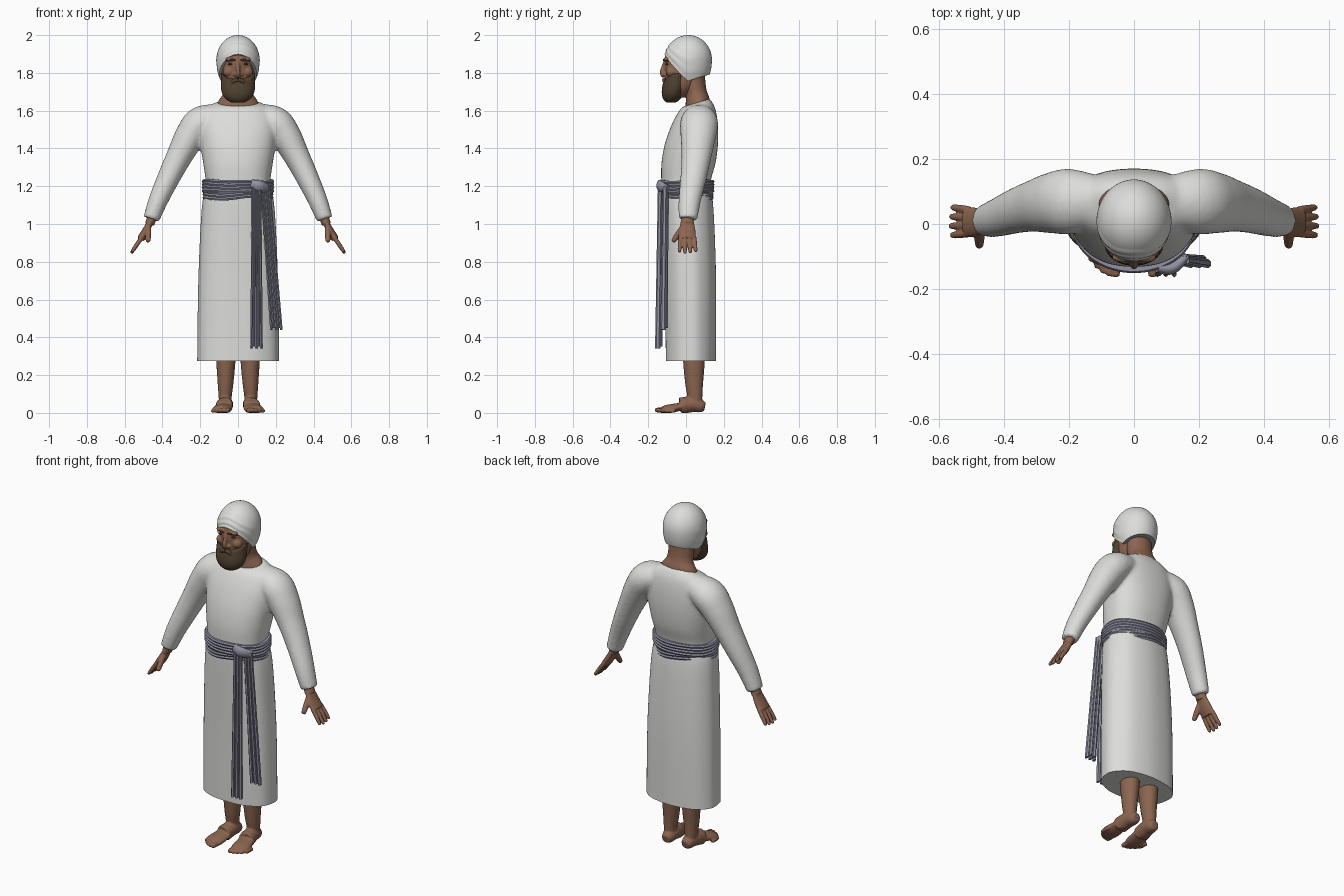
import bpy, bmesh, math
from math import sin, cos, pi
from mathutils import Vector, Matrix

if "Cube" in bpy.data.objects:
    bpy.data.objects.remove(bpy.data.objects["Cube"])


def material(name, red, green, blue):
    mat = bpy.data.materials.new(name)
    mat.diffuse_color = (red, green, blue, 1)
    mat.use_nodes = True
    shader = mat.node_tree.nodes["Principled BSDF"]
    shader.inputs["Base Color"].default_value = (red, green, blue, 1)
    shader.inputs["Roughness"].default_value = .8
    return mat


CLOTH = material("off white cloth", .72, .72, .7)
SKIN = material("brown skin", .26, .13, .08)
HAIR = material("dark brown hair", .08, .055, .03)
SASH = material("grey blue sash", .28, .28, .36)
EYE = material("dark eye", .05, .03, .02)
LIP = material("dark lip", .17, .08, .05)


def around(count):
    return [2 * pi * step / count for step in range(count)]


def spline(keys, steps=5):
    """Catmull-Rom interpolation of equal-length tuples."""
    points = []
    last = len(keys) - 1
    for i in range(last):
        near = zip(keys[max(i - 1, 0)], keys[i], keys[i + 1], keys[min(i + 2, last)])
        near = list(near)
        for step in range(steps):
            t = step / steps
            points.append(tuple(
                q + ((r - p) * t + (2 * p - 5 * q + 4 * r - s) * t * t
                     + (3 * q - p - 3 * r + s) * t ** 3) / 2 for p, q, r, s in near))
    return points + [keys[last]]


def skin_rows(bm, rows, closed=False):
    """Bridge rings of points, then cap both ends or close the loop."""
    rings = [[bm.verts.new(point) for point in row] for row in rows]
    pairs = list(zip(rings, rings[1:] + rings[:1]))
    for low, high in pairs if closed else pairs[:-1]:
        for a, b, c, d in zip(low, low[1:] + low[:1], high[1:] + high[:1], high):
            bm.faces.new((a, b, c, d))
    if not closed:
        bm.faces.new(rings[0][::-1])
        bm.faces.new(rings[-1])


def stack(bm, keys, power=2, ripple=0, tilt=lambda t: 0):
    """Horizontal rounded rings from keys (y, z, half width, half depth)."""
    rows = []
    rings = spline(keys)
    for i, (y, z, width, depth) in enumerate(rings):
        lean = tilt(i / (len(rings) - 1))
        row = []
        for a in around(64):
            fit = (abs(cos(a)) ** power + abs(sin(a)) ** power) ** (-1 / power)
            fit *= 1 + ripple * (sin(5 * a + 1) + sin(9 * a))
            forward = depth * fit * sin(a)
            row.append((width * fit * cos(a), y + forward, z + lean * forward))
        rows.append(row)
    skin_rows(bm, rows)


def tube(bm, keys, flat=1, sides=20):
    """Oval tube through keys (x, y, z, radius); flat scales the second radius."""
    points = spline(keys)
    rows = []
    for i, (*centre, radius) in enumerate(points):
        ahead, behind = points[min(i + 1, len(points) - 1)], points[max(i - 1, 0)]
        along = (Vector(ahead[:3]) - Vector(behind[:3])).normalized()
        guide = Vector((1, 0, 0)) if abs(along.y) > .8 else Vector((0, 1, 0))
        across = along.cross(guide).normalized()
        side = across.cross(along)
        ring = [Vector(centre) + radius * (side * cos(a) + across * flat * sin(a)) for a in around(sides)]
        rows.append([(p.x, p.y, max(p.z, 0)) for p in ring])
    skin_rows(bm, rows)


def taper(bm, start, tip, radius):
    """Straight rounded member such as a finger or toe."""
    start, tip = Vector(start), Vector(tip)
    tube(bm, [(*start, radius), (*start.lerp(tip, .5), radius),
              (*start.lerp(tip, .9), radius * .8), (*tip, radius * .4)], sides=12)


def blob(bm, place, size):
    bmesh.ops.create_uvsphere(bm, u_segments=20, v_segments=12, radius=1,
                              matrix=Matrix.Translation(place) @ Matrix.Diagonal((*size, 1)))


def finish(bm, name, mat, voxel=0, mirror=False, smooth=3, angle=50):
    bmesh.ops.recalc_face_normals(bm, faces=bm.faces)
    mesh = bpy.data.meshes.new(name)
    bm.to_mesh(mesh)
    bm.free()
    mesh.materials.append(mat)
    mesh.shade_smooth()
    mesh.set_sharp_from_angle(angle=math.radians(angle))
    part = bpy.data.objects.new(name, mesh)
    bpy.context.collection.objects.link(part)
    if mirror:
        part.modifiers.new("Mirror", "MIRROR").use_mirror_merge = False
    if voxel:
        blend = part.modifiers.new("Blend", "REMESH")
        blend.mode, blend.voxel_size, blend.use_smooth_shade = "VOXEL", voxel, True
        soften = part.modifiers.new("Soften", "SMOOTH")
        soften.factor, soften.iterations = .5, smooth


# Long skirt of the robe
bm = bmesh.new()
stack(bm, [(.025, .275, .216, .132), (.022, .7, .21, .136), (.01, 1.08, .192, .134),
           (0, 1.2, .168, .125)], power=2.3, ripple=.006)
finish(bm, "robe_skirt", CLOTH)

# Upper robe with blended sleeves; the neckline dips at the front
bm = bmesh.new()
stack(bm, [(0, 1.15, .168, .128), (0, 1.23, .171, .131), (.013, 1.32, .184, .143),
           (.028, 1.42, .198, .141), (.045, 1.52, .205, .124), (.058, 1.595, .185, .1),
           (.062, 1.632, .14, .078), (.062, 1.645, .1, .06)],
      power=2.3, tilt=lambda t: .35 * t ** 6)
for s in (-1, 1):
    tube(bm, [(s * .08, .07, 1.575, .07), (s * .19, .07, 1.54, .1), (s * .25, .065, 1.47, .095),
              (s * .31, .055, 1.36, .08), (s * .365, .04, 1.25, .07), (s * .42, .02, 1.13, .06),
              (s * .46, .01, 1.025, .05)], flat=.87)
finish(bm, "robe_top", CLOTH, voxel=.01, smooth=8)

# Neck
bm = bmesh.new()
stack(bm, [(.06, 1.62, .115, .068), (.06, 1.652, .103, .062), (.054, 1.69, .078, .056),
           (.045, 1.74, .073, .058), (.04, 1.82, .073, .058)], tilt=lambda t: .35 * (1 - t * t))
finish(bm, "neck", SKIN)

# Head with nose, nostrils, cheeks and brow blended in
bm = bmesh.new()
stack(bm, [(-.045, 1.67, .045, .05), (-.028, 1.72, .075, .08), (-.014, 1.78, .085, .095),
           (-.005, 1.85, .09, .109), (.003, 1.91, .088, .108), (.01, 1.96, .05, .07)])
tube(bm, [(0, -.105, 1.865, .012), (0, -.118, 1.83, .013), (0, -.124, 1.8, .016), (0, -.112, 1.78, .013)],
     flat=.8)
for s in (-1, 1):
    blob(bm, (s * .016, -.11, 1.79), (.011, .013, .009))
    blob(bm, (s * .05, -.078, 1.805), (.03, .03, .028))
    blob(bm, (s * .034, -.102, 1.873), (.036, .017, .012))
finish(bm, "head", SKIN, voxel=.005)

# Eyes and eyebrows
for s, side in ((1, "left"), (-1, "right")):
    bm = bmesh.new()
    blob(bm, (s * .036, -.1, 1.846), (.017, .008, .006))
    finish(bm, side + "_eye", EYE)
    bm = bmesh.new()
    tube(bm, [(s * .014, -.117, 1.866, .004), (s * .036, -.116, 1.871, .005), (s * .064, -.092, 1.864, .003)])
    finish(bm, side + "_eyebrow", HAIR)

# Beard: round below, top edge low in front and climbing to the sideburns
bm = bmesh.new()
rows = []
for step in range(1, 25):
    row = []
    for a in around(48):
        height = (.122 + .045 * abs(cos(a)) ** 3) * step / 24
        fill = min(height / .1, 1)
        swell = (1 - (1 - fill) ** 2.5) ** .5
        row.append((.091 * swell * cos(a), -.08 + .2 * height + .064 * swell * sin(a), 1.637 + height))
    rows.append(row)
skin_rows(bm, rows)
finish(bm, "beard", HAIR, voxel=.005)

# Moustache and mouth
bm = bmesh.new()
for s in (-1, 1):
    tube(bm, [(0, -.116, 1.763, .01), (s * .025, -.113, 1.755, .011), (s * .048, -.1, 1.722, .006)])
finish(bm, "moustache", HAIR)
bm = bmesh.new()
blob(bm, (0, -.117, 1.737), (.017, .006, .006))
finish(bm, "mouth", LIP)

# Wrapped cap: rim high in front, low over the ears, folds near the rim
bm = bmesh.new()
rows = []
for step in range(1, 41):
    share = step / 40
    row = []
    for a in around(64):
        front = -sin(a)
        drop = .142 * max(front, 0) ** 1.3 + .035 * max(-front, 0) - .113
        low = math.asin(drop / (.13 if drop > 0 else .16))
        rise = pi / 2 + (low - pi / 2) * share
        reach = cos(rise) ** (1 if rise > 0 else .7)
        if share > .6:
            reach *= 1 + .023 * max(front + .5, 0) * abs(sin((share - .6) * 2 * pi * 3))
        row.append((.114 * reach * cos(a), .012 + .125 * reach * sin(a),
                    1.87 + (.13 if rise > 0 else .16) * sin(rise)))
    rows.append(row)
skin_rows(bm, rows)
finish(bm, "cap", CLOTH)

# Waist sash: two crossing pleated bands
for name, base, slant, lift in (("sash_lower_band", 1.165, .012, 0), ("sash_upper_band", 1.2, -.007, .004)):
    bm = bmesh.new()
    outline = [(.012 + lift + .005 * (k % 2), .066 * (k / 8 - .5)) for k in range(9)]
    outline += [(-.01, .033), (-.01, -.033)]
    skin_rows(bm, [[((.171 + out) * cos(a), (.13 + out) * sin(a),
                     base + up - slant * cos(a) * sin(a) + .003 * sin(4 * a)) for out, up in outline]
                   for a in around(72)], closed=True)
    finish(bm, name, SASH, angle=30)

# Hanging sash ends made of narrow pleats, widening downwards
for name, top, end in (("sash_front_end", (.098, -.138, 1.2), (.098, -.15, .34)),
                       ("sash_side_end", (.145, -.112, 1.2), (.203, -.122, .44))):
    bm = bmesh.new()
    for k in range(-2, 3):
        fold = Vector((.01 * k, .009 * (k % 2), .008 * (k % 2)))
        tube(bm, [(*(Vector(top) + fold), .011), (*(Vector(end) + fold * 1.3), .014)], flat=.6, sides=6)
    finish(bm, name, SASH, angle=30)
bm = bmesh.new()
tube(bm, [(.07, -.135, 1.215, .014), (.115, -.135, 1.2, .02), (.16, -.098, 1.185, .014)], flat=1.5)
finish(bm, "sash_knot", SASH)

# Hands: wrist, flat palm, four fingers and a thumb
bm = bmesh.new()
tube(bm, [(.445, .01, 1.06, .032), (.468, .007, 1, .034)], flat=.75)
tube(bm, [(.46, .007, 1.02, .033), (.49, .006, .96, .045), (.515, .006, .92, .046)], flat=.45)
for k in range(4):
    y = .043 - .024 * k
    reach = 1 - .07 * abs(k - 1.7)
    taper(bm, (.508, y, .932), (.508 + .06 * reach, y * 1.2, .932 - .09 * reach), .012)
taper(bm, (.475, -.015, .985), (.476, -.07, .905), .016)
finish(bm, "hands", SKIN, voxel=.004, mirror=True)

# Legs and bare feet with five toes
bm = bmesh.new()
tube(bm, [(.068, .05, .04, .036), (.068, .047, .09, .04), (.066, .043, .16, .048),
          (.064, .042, .28, .058), (.062, .04, .42, .06)], flat=.88)
tube(bm, [(.063, .1, .032, .022), (.064, .08, .036, .034), (.067, .03, .045, .042),
          (.074, -.03, .036, .045)])
tube(bm, [(.072, -.01, .036, .044), (.082, -.085, .022, .052), (.088, -.122, .015, .046)], flat=.45)
for k in range(5):
    x, y, radius = .056 + .019 * k, -.164 + .003 * k * k, .015 - .001 * k
    taper(bm, (x, y + .06, radius), (x, y, radius), radius)
finish(bm, "legs_and_feet", SKIN, voxel=.005, mirror=True)
